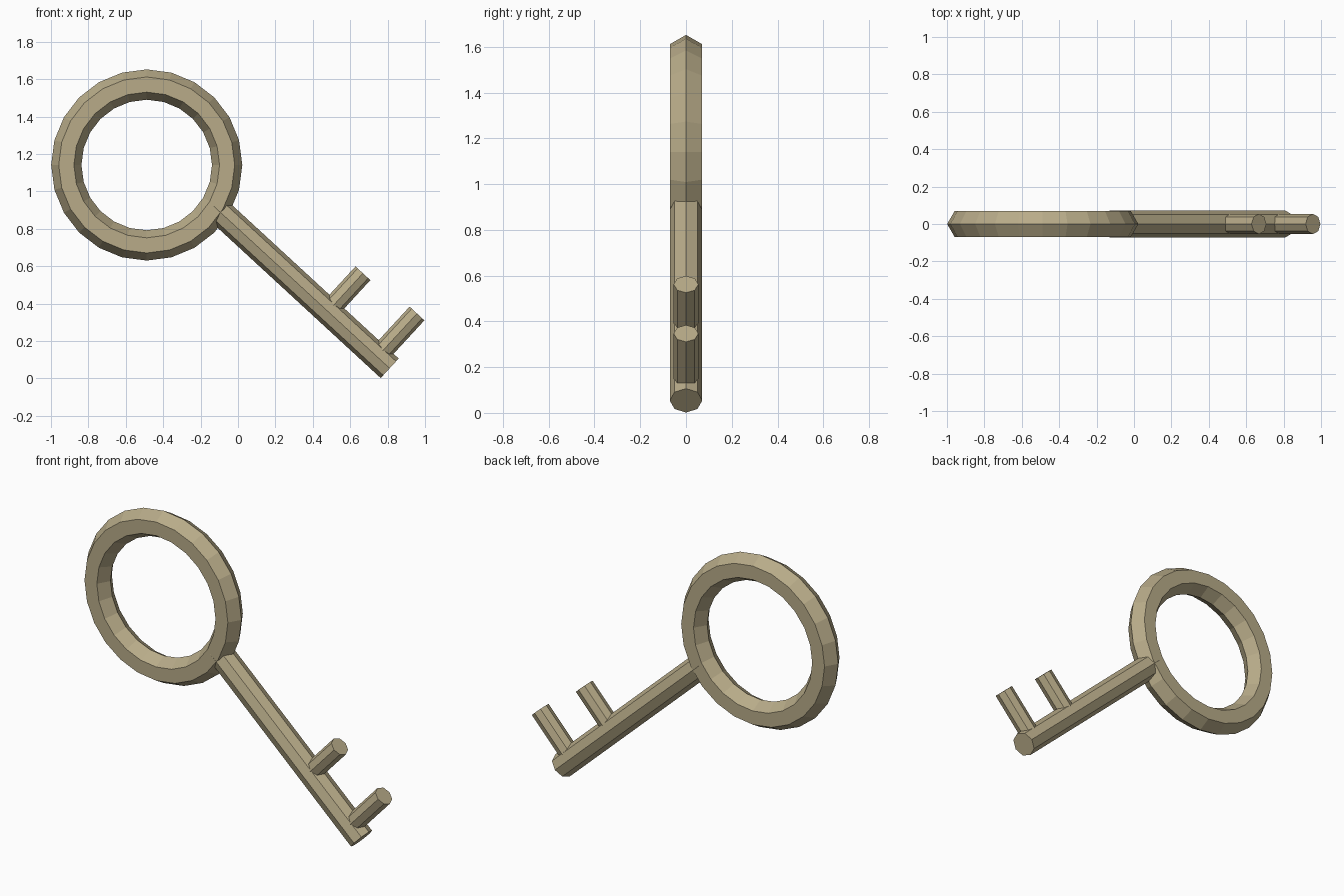
import bpy
import bmesh
import math
from mathutils import Vector, Matrix

if "Cube" in bpy.data.objects:
    bpy.data.objects.remove(bpy.data.objects["Cube"])

brass = bpy.data.materials.new("aged_brass")
brass.diffuse_color = (0.48, 0.41, 0.25, 1)
brass.use_nodes = True
brass.node_tree.nodes["Principled BSDF"].inputs["Base Color"].default_value = brass.diffuse_color


def rod(name, start, end, radius):
    """Eight-sided rod between two (x, z) points, one edge facing the front."""
    a, b = Vector((start[0], 0, start[1])), Vector((end[0], 0, end[1]))
    axis = (b - a).normalized()
    side = Vector((0, 1, 0))
    up = axis.cross(side)
    frame = Matrix((side, up, axis)).transposed().to_4x4()
    if frame.determinant() < 0:
        frame = Matrix((side, -up, axis)).transposed().to_4x4()
    bm = bmesh.new()
    bmesh.ops.create_cone(bm, cap_ends=True, segments=8, radius1=radius, radius2=radius,
                          depth=(b - a).length,
                          matrix=Matrix.Translation((a + b) / 2) @ frame)
    bmesh.ops.recalc_face_normals(bm, faces=bm.faces)
    mesh = bpy.data.meshes.new(name)
    bm.to_mesh(mesh)
    bm.free()
    obj = bpy.data.objects.new(name, mesh)
    bpy.context.collection.objects.link(obj)
    mesh.materials.append(brass)
    return obj


# Ring handle with a six-sided section
bpy.ops.mesh.primitive_torus_add(major_segments=24, minor_segments=6,
                                 major_radius=0.43, minor_radius=0.081,
                                 location=(-0.488, 0, 1.141),
                                 rotation=(math.radians(90), 0, 0))
ring = bpy.context.object
ring.name = "ring_handle"
ring.data.materials.append(brass)

# Shaft
shaft_start, shaft_end = Vector((-0.13, 0.921)), Vector((0.811, 0.054))
rod("shaft", shaft_start, shaft_end, 0.071)

# Teeth, at right angles to the shaft
along = (shaft_end - shaft_start).normalized()
out = Vector((-along.y, along.x))
for name, tip in (("inner_tooth", (0.668, 0.562)), ("outer_tooth", (0.957, 0.347))):
    tip = Vector(tip)
    reach = (tip - shaft_start).dot(out)
    rod(name, tip - out * reach, tip, 0.054)
